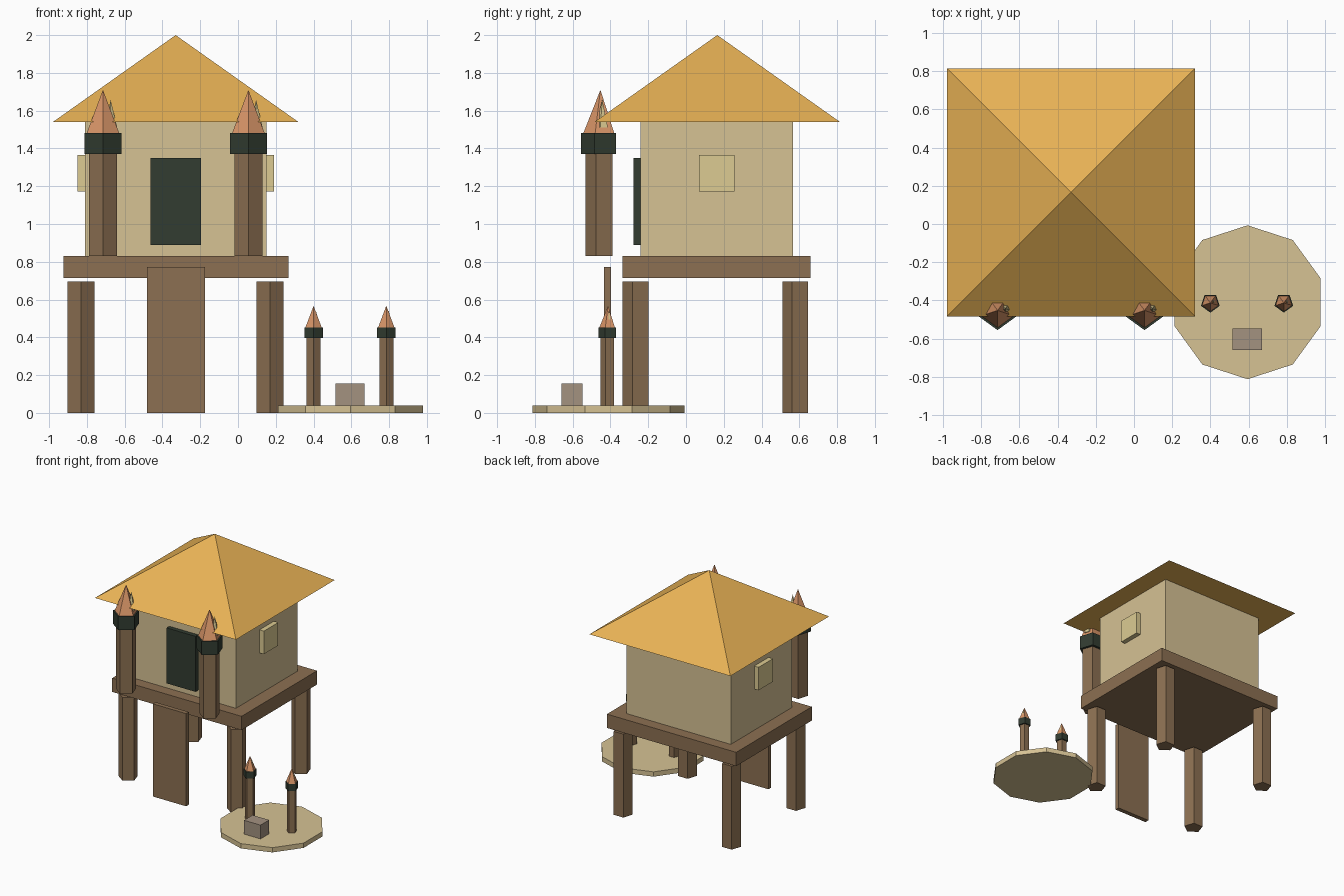
import bpy
from math import sin, cos, pi

if "Cube" in bpy.data.objects:
    bpy.data.objects.remove(bpy.data.objects["Cube"])


def material(name, hex_code):
    def linear(c):
        return c / 12.92 if c <= 0.04045 else ((c + 0.055) / 1.055) ** 2.4
    m = bpy.data.materials.new(name)
    rgb = [linear(int(hex_code[i:i + 2], 16) / 255) for i in (0, 2, 4)]
    m.diffuse_color = (*rgb, 1)
    m.use_nodes = True
    m.node_tree.nodes["Principled BSDF"].inputs["Base Color"].default_value = m.diffuse_color
    return m


THATCH = material("thatch", "E8B255")
SAND = material("sand", "D6C294")
WOOD = material("wood", "8C7052")
DARK = material("dark", "323C31")
FLAME = material("flame", "DB9769")
GLOW = material("glow", "DCCB92")
STONE = material("stone", "A39280")


def mesh_object(name, verts, faces, mat):
    me = bpy.data.meshes.new(name)
    me.from_pydata(verts, [], faces)
    me.materials.append(mat)
    ob = bpy.data.objects.new(name, me)
    bpy.context.collection.objects.link(ob)
    return ob


def ring(x, y, z, r, n, start):
    return [(x + r * cos(start + 2 * pi * i / n), y + r * sin(start + 2 * pi * i / n), z) for i in range(n)]


def prism(name, x, y, z0, z1, r, mat, n=5, start=-pi / 2):
    verts = ring(x, y, z0, r, n, start) + ring(x, y, z1, r, n, start)
    faces = [(i, (i + 1) % n, n + (i + 1) % n, n + i) for i in range(n)]
    faces += [tuple(reversed(range(n))), tuple(range(n, 2 * n))]
    return mesh_object(name, verts, faces, mat)


def spike(name, x, y, z0, z1, r, mat, n=5, start=-pi / 2):
    verts = ring(x, y, z0, r, n, start) + [(x, y, z1)]
    faces = [(i, (i + 1) % n, n) for i in range(n)] + [tuple(reversed(range(n)))]
    return mesh_object(name, verts, faces, mat)


def box(name, x0, x1, y0, y1, z0, z1, mat):
    verts = [(x, y, z) for z in (z0, z1) for x, y in ((x0, y0), (x1, y0), (x1, y1), (x0, y1))]
    faces = [(i, (i + 1) % 4, 4 + (i + 1) % 4, 4 + i) for i in range(4)] + [(3, 2, 1, 0), (4, 5, 6, 7)]
    return mesh_object(name, verts, faces, mat)


def torch(name, x, y, z0, z1, s, dx):
    # post, collar, large flame and a small flame tongue beside it
    prism(name + "_post", x, y, z0, z1, 0.078 * s, WOOD)
    top = z1 + 0.112 * s
    prism(name + "_collar", x, y, z1, top, 0.103 * s, DARK)
    spike(name + "_flame", x, y, top, top + 0.228 * s, 0.09 * s, FLAME)
    spike(name + "_flame_tongue", x + dx, y + 0.01 * s, top + 0.03 * s, top + 0.175 * s, 0.036 * s, GLOW)


# Stilts and deck
CX, CY = -0.33, 0.1625
for side, sx in (("left", -1), ("right", 1)):
    for end, sy in (("front", -1), ("back", 1)):
        prism(f"{end}_{side}_stilt", CX + sx * 0.5, CY + sy * 0.423, 0, 0.695, 0.075, WOOD)
box("deck", -0.925, 0.267, -0.335, 0.66, 0.715, 0.83, WOOD)
box("entry_plank", -0.482, -0.175, -0.434, -0.397, 0, 0.772, WOOD)

# Hut
box("hut_walls", -0.81, 0.15, -0.242, 0.567, 0.83, 1.54, SAND)
box("door", -0.463, -0.197, -0.278, -0.235, 0.888, 1.35, DARK)
box("left_window", -0.85, -0.805, 0.069, 0.258, 1.173, 1.365, GLOW)
box("right_window", 0.145, 0.19, 0.069, 0.258, 1.173, 1.365, GLOW)
spike("roof", CX, CY + 0.003, 1.54, 2.0, 0.65 * 2 ** 0.5, THATCH, n=4, start=pi / 4)

# Tall torches on the deck
for side, x in (("left", -0.715), ("right", 0.055)):
    torch(f"{side}_deck_torch", x, -0.453, 0.83, 1.37, 1.0, 0.041)

# Sand circle with a stone block and small torches
prism("sand_circle", 0.595, -0.41, 0, 0.04, 0.403, SAND, n=10)
box("stone_block", 0.517, 0.67, -0.66, -0.547, 0.04, 0.155, STONE)
for side, x in (("left", 0.4), ("right", 0.785)):
    torch(f"{side}_ground_torch", x, -0.413, 0.04, 0.397, 0.5, 0.013)
